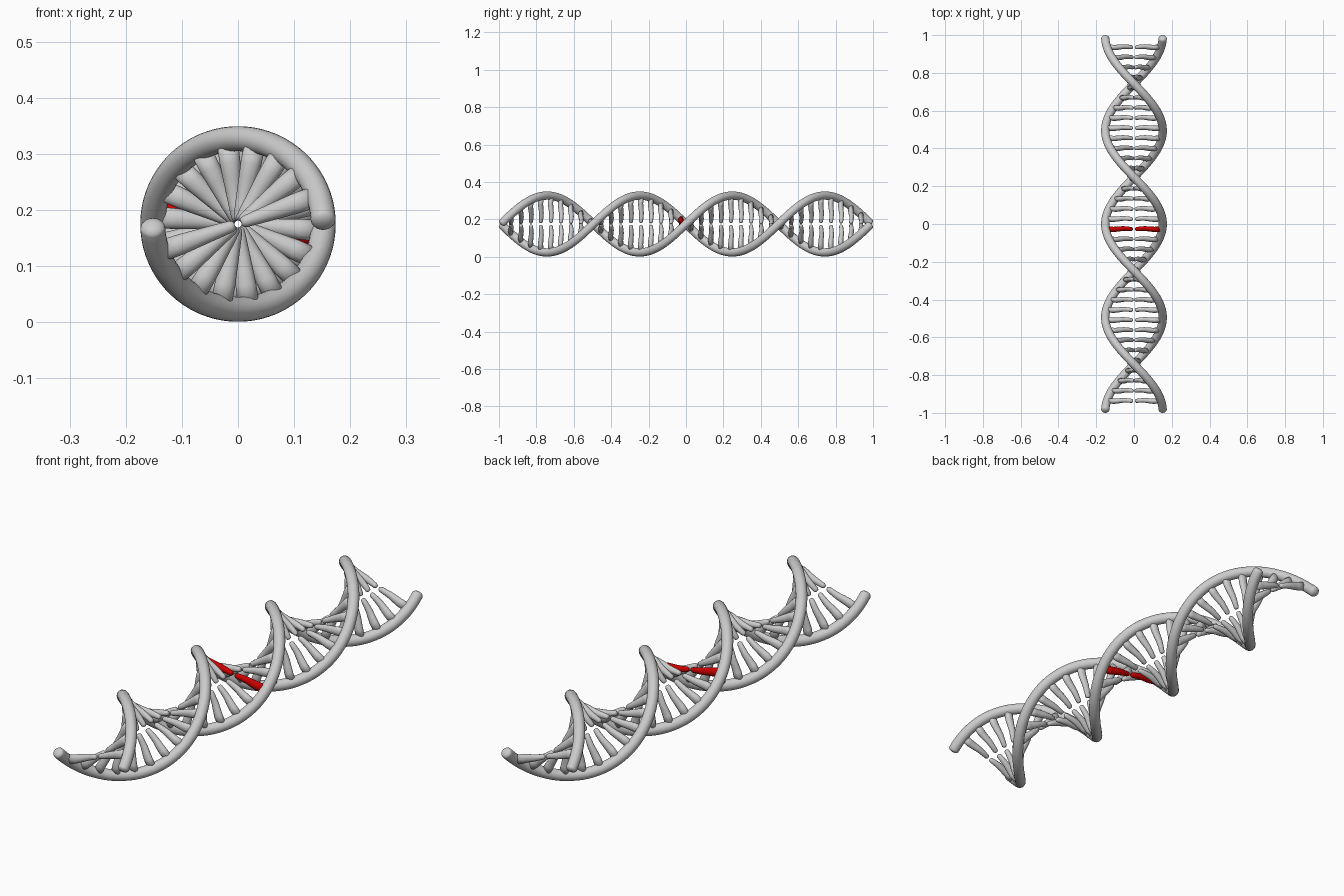
import bpy, bmesh
from math import sin, cos, pi, sqrt
from mathutils import Vector

if "Cube" in bpy.data.objects:
    bpy.data.objects.remove(bpy.data.objects["Cube"])

CZ = 0.175            # height of the helix axis
R, TUBE = 0.152, 0.0222
PITCH, END = 0.99, 0.9815
RUNGS, STEP = 36, 0.0535


def angle(y):
    return 2 * pi * y / PITCH


def radial(a):
    return Vector((cos(a), 0, sin(a)))


def tangential(a):
    return Vector((-sin(a), 0, cos(a)))


def sweep(bm, sections, sides):
    """Skin a list of (centre, half-axis u, half-axis v) ellipses, closing both ends."""
    rings = []
    for c, u, v in sections:
        rings.append([bm.verts.new(c + u * cos(2 * pi * i / sides) + v * sin(2 * pi * i / sides))
                      for i in range(sides)])
    for a, b in zip(rings, rings[1:]):
        for i in range(sides):
            j = (i + 1) % sides
            bm.faces.new((a[i], a[j], b[j], b[i]))
    bm.faces.new(rings[0][::-1])
    bm.faces.new(rings[-1])


def finish(bm, name, mat=None):
    bmesh.ops.recalc_face_normals(bm, faces=bm.faces)
    for f in bm.faces:
        f.smooth = True
    me = bpy.data.meshes.new(name)
    bm.to_mesh(me)
    bm.free()
    ob = bpy.data.objects.new(name, me)
    bpy.context.collection.objects.link(ob)
    if mat:
        me.materials.append(mat)
    return ob


def strand(name, phase):
    """Helical tube with softly rounded tips."""
    def frame(y):
        a = angle(y) + phase
        c = radial(a) * R + Vector((0, y, CZ))
        t = (tangential(a) * R * 2 * pi / PITCH + Vector((0, 1, 0))).normalized()
        n = radial(a)
        return c, t, n, t.cross(n)
    caps = [(sin(k * pi / 12), cos(k * pi / 12)) for k in range(1, 6)]
    secs = []
    c, t, n, b = frame(-END)
    for s, w in reversed(caps):
        secs.append((c - t * 0.014 * s, n * TUBE * w, b * TUBE * w))
    count = 160
    for i in range(count + 1):
        c, t, n, b = frame(-END + 2 * END * i / count)
        secs.append((c, n * TUBE, b * TUBE))
    for s, w in caps:
        secs.append((c + t * 0.014 * s, n * TUBE * w, b * TUBE * w))
    bm = bmesh.new()
    sweep(bm, secs, 20)
    finish(bm, name)


def half_rung(bm, y, phase):
    """Tapered, slightly wavy bar from near the axis out into a strand."""
    a = angle(y) + phase
    # distance from axis, tangential half-width, axial half-width, axial wobble
    profile = [(0.006, 0.005, 0.005, 0), (0.008, 0.008, 0.008, 0), (0.013, 0.0105, 0.0105, 0),
               (0.035, 0.0125, 0.0115, 0.002), (0.060, 0.0145, 0.0125, 0.003),
               (0.085, 0.0165, 0.0135, 0), (0.110, 0.0185, 0.014, -0.002), (0.142, 0.019, 0.014, 0)]
    secs = [(radial(a) * d + Vector((0, y + w, CZ)), tangential(a) * u, Vector((0, v, 0)))
            for d, u, v, w in profile]
    sweep(bm, secs, 12)


# Two backbone strands
strand("strand_a", 0)
strand("strand_b", pi)

# Rungs, with one pair near the middle coloured red
red = bpy.data.materials.new("red")
red.diffuse_color = (0.6, 0.0, 0.0, 1)
red.use_nodes = True
red.node_tree.nodes["Principled BSDF"].inputs["Base Color"].default_value = red.diffuse_color
grey_bm, red_bm = bmesh.new(), bmesh.new()
for i in range(RUNGS):
    y = (i - (RUNGS - 1) / 2) * STEP
    for phase in (0, pi):
        half_rung(red_bm if i == 17 else grey_bm, y, phase)
finish(grey_bm, "rungs")
finish(red_bm, "red_rung", red)
